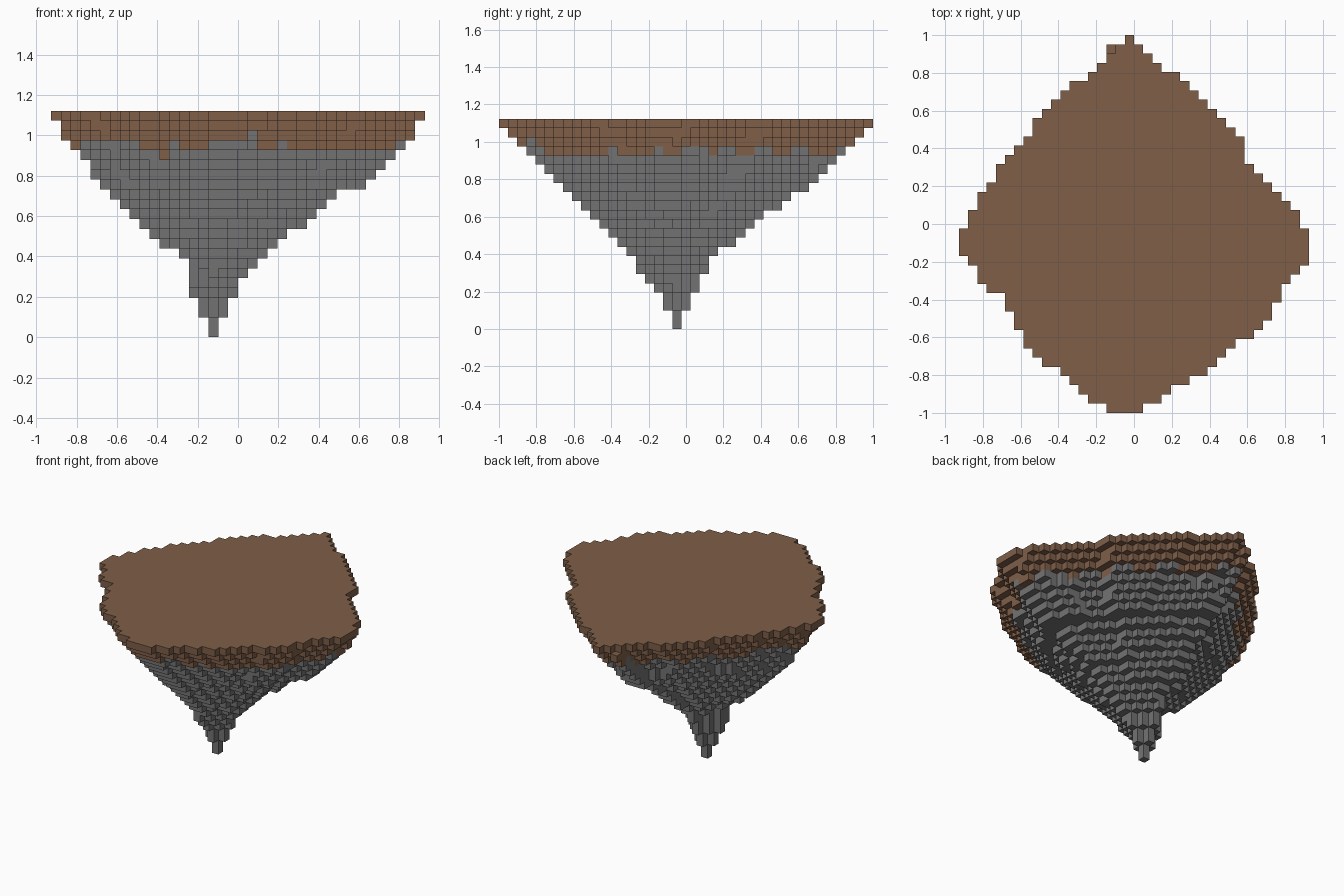
import bpy, bmesh
from mathutils import Vector, noise

if "Cube" in bpy.data.objects:
    bpy.data.objects.remove(bpy.data.objects["Cube"])

SIZE = 2 / 41          # edge of one block
LAYERS = 23
TIP = (-2.5, -1)       # axis of the hanging point, in blocks

# Plan of the top layer, in blocks
OUTLINE = [(0, 20.4), (3, 17), (5, 16), (9, 12), (12, 9), (12, 7), (18, 1), (19, -1),
           (19, -4), (16, -7), (15, -10), (13, -12), (11, -13), (8, -16), (0, -20.4),
           (-3, -20.4), (-8, -16), (-11, -14), (-13, -11), (-14, -8), (-16, -7),
           (-18, -4), (-19, -2), (-19, -1), (-16, 4), (-14, 7), (-11, 10),
           (-11, 11), (-8, 14), (-5, 16), (-1, 20.4)]

# Taper: layer -> west, east, south and north limits, in blocks
TAPER = {0: (-3, -2, -1.5, -0.5), 1: (-3, -2, -1.5, -0.5), 3: (-4, -1, -2.5, 0.5),
         5: (-5, 0, -4.5, 1.5), 7: (-5, 2, -5.5, 2.5), 10: (-9, 5, -8.5, 6.5),
         12: (-11, 8, -10.5, 8.5), 14: (-13, 10, -12.5, 11.5),
         15: (-14, 13, -13.5, 13.5), 18: (-16, 16, -16.5, 16),
         22: (-19, 19, -20.5, 20.5)}
FULL = TAPER[LAYERS - 1]


def limits(k):
    low = max(key for key in TAPER if key <= k)
    high = min(key for key in TAPER if key >= k)
    t = (k - low) / max(high - low, 1)
    return [a + (b - a) * t for a, b in zip(TAPER[low], TAPER[high])]


def inside(x, y):
    hit = False
    for (ax, ay), (bx, by) in zip(OUTLINE, OUTLINE[1:] + OUTLINE[:1]):
        if (ay > y) != (by > y) and x < ax + (y - ay) * (bx - ax) / (by - ay):
            hit = not hit
    return hit


def stretch(value, centre, side, lim):
    """Map a position in a tapered layer onto the top layer."""
    n = side + (value > centre)
    return centre + (value - centre) * (FULL[n] - centre) / (lim[n] - centre)


# Fill the layers with blocks
blocks = set()
for k in range(LAYERS):
    lim = limits(k)
    for i in range(-19, 19):
        for j in range(-20, 21):
            x = i + 0.5
            if not (lim[0] <= x <= lim[1] and lim[2] <= j <= lim[3]):
                continue
            on_axis = k < LAYERS - 1 and (x == TIP[0] or j == TIP[1])
            if on_axis or inside(stretch(x, TIP[0], 0, lim), stretch(j, TIP[1], 2, lim)):
                blocks.add((i, j, k))


def is_soil(block):
    i, j, k = block
    return k >= 19 + 1.8 * noise.noise(Vector((i * 0.37, j * 0.37, 0.5)))


def material(name, colour):
    mat = bpy.data.materials.new(name)
    mat.use_nodes = True
    mat.diffuse_color = colour
    bsdf = next(n for n in mat.node_tree.nodes if n.type == 'BSDF_PRINCIPLED')
    bsdf.inputs["Base Color"].default_value = colour
    bsdf.inputs["Roughness"].default_value = 0.9
    return mat


DIRECTIONS = [Vector(d) * s for d in ((1, 0, 0), (0, 1, 0), (0, 0, 1)) for s in (1, -1)]


def build(name, part, mat):
    """Skin the exposed sides of a set of blocks."""
    bm = bmesh.new()
    for i, j, k in part:
        centre = Vector((i + 0.5, j, k + 0.5))
        for d in DIRECTIONS:
            if (i + int(d.x), j + int(d.y), k + int(d.z)) in blocks:
                continue
            u, w = d.zxy, d.yzx
            if sum(d) < 0:
                u, w = w, u
            corners = (-u - w, u - w, u + w, w - u)
            bm.faces.new([bm.verts.new((centre + (d + c) / 2) * SIZE) for c in corners])
    bmesh.ops.remove_doubles(bm, verts=bm.verts[:], dist=SIZE / 100)
    # Merge the flat top into one face
    bm.normal_update()
    top = [f for f in bm.faces if f.normal.z > 0.5
           and f.calc_center_median().z > (LAYERS - 0.5) * SIZE]
    if top:
        bmesh.ops.dissolve_faces(bm, faces=top, use_verts=False)
    mesh = bpy.data.meshes.new(name)
    bm.to_mesh(mesh)
    bm.free()
    mesh.materials.append(mat)
    bpy.context.scene.collection.objects.link(bpy.data.objects.new(name, mesh))


soil = {b for b in blocks if is_soil(b)}
build("soil_cap", soil, material("soil brown", (0.21, 0.112, 0.064, 1)))
build("rock_base", blocks - soil, material("rock grey", (0.175, 0.171, 0.174, 1)))
